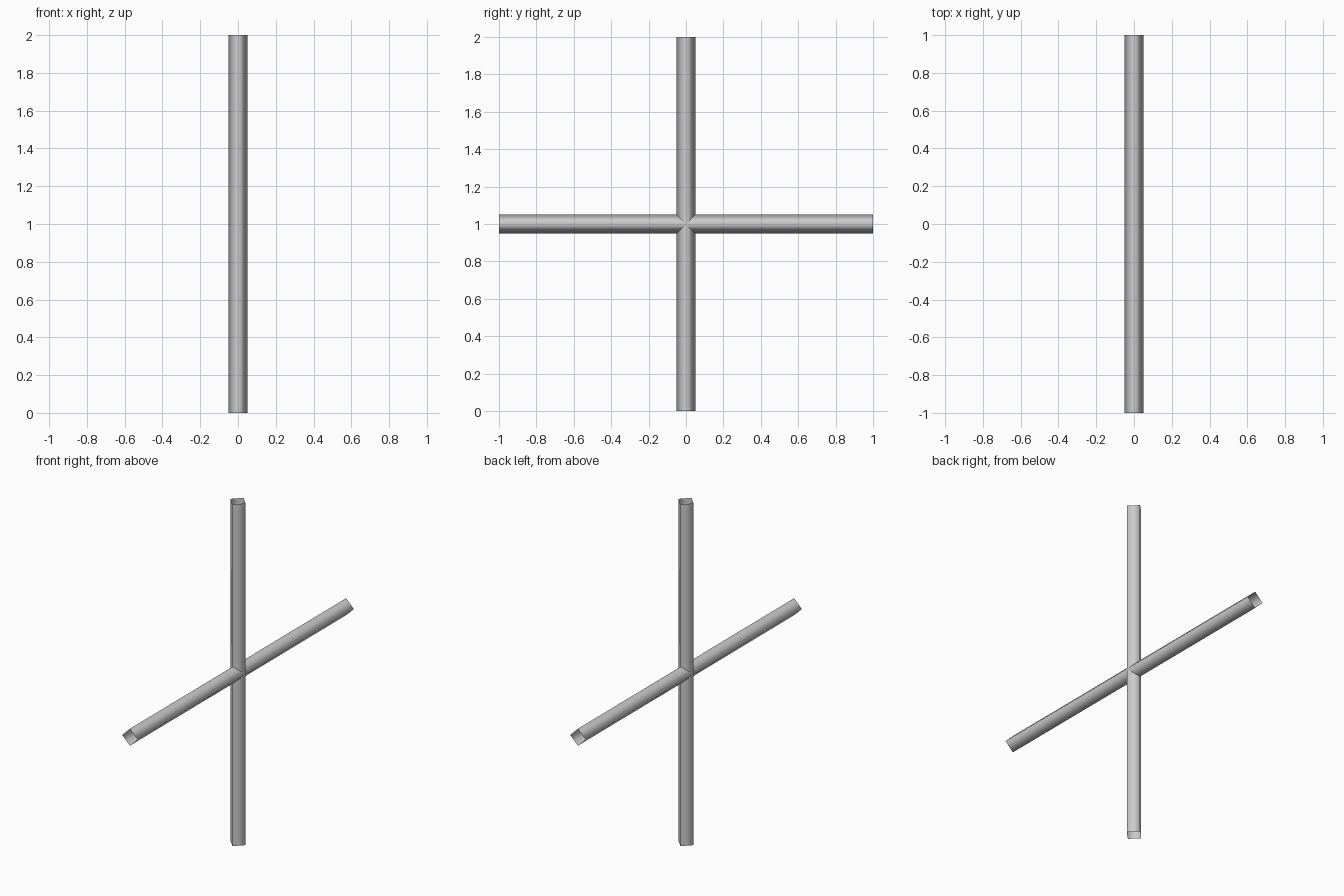
import bpy
import math

if "Cube" in bpy.data.objects:
    bpy.data.objects.remove(bpy.data.objects["Cube"])


# Open-ended four-sided tube, corners on the axes, smooth shaded
def tube(name, rotation):
    bpy.ops.mesh.primitive_cylinder_add(
        vertices=4, radius=0.05, depth=2, end_fill_type='NOTHING',
        location=(0, 0, 1), rotation=rotation)
    obj = bpy.context.object
    obj.name = name
    bpy.ops.object.transform_apply(location=False, rotation=True, scale=True)
    bpy.ops.object.shade_smooth()
    return obj


# Upright and crossing tube meet at mid height
tube("vertical_tube", (0, 0, 0))
tube("horizontal_tube", (math.radians(90), 0, 0))
